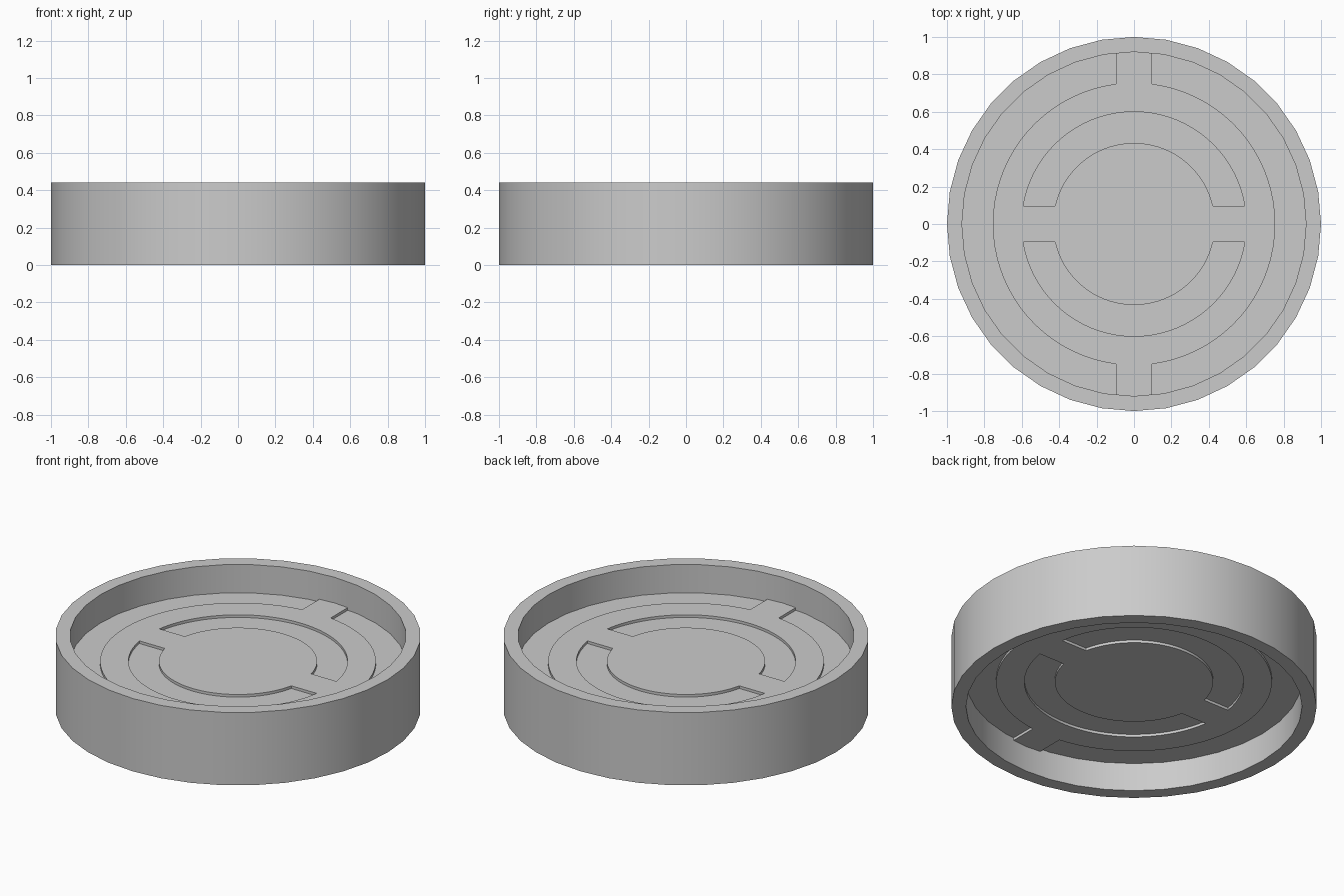
import bpy, bmesh
from math import sin, cos, asin, pi

if "Cube" in bpy.data.objects:
    bpy.data.objects.remove(bpy.data.objects["Cube"])

HEIGHT = 0.44
R_OUT, R_IN = 1.0, 0.92
Z_LOW, Z_HIGH = 0.155, 0.285     # faces of the disc
DEPTH = 0.016                    # depth of the shallow grooves
HALF_GAP = 0.095                 # half width of the bridges between grooves


def make_object(name, bm):
    bmesh.ops.recalc_face_normals(bm, faces=bm.faces)
    mesh = bpy.data.meshes.new(name)
    bm.to_mesh(mesh)
    bm.free()
    obj = bpy.data.objects.new(name, mesh)
    bpy.context.collection.objects.link(obj)
    return obj


def activate(obj):
    bpy.ops.object.select_all(action='DESELECT')
    obj.select_set(True)
    bpy.context.view_layer.objects.active = obj


def add_half_ring(bm, r1, r2, z1, z2, mid, steps=36):
    """Arc-shaped block centred on angle mid, with parallel-sided ends."""
    rows = []
    for i in range(steps + 1):
        row = []
        for r, z in ((r1, z1), (r2, z1), (r2, z2), (r1, z2)):
            half = pi / 2 - asin(HALF_GAP / r)
            a = mid - half + 2 * half * i / steps
            row.append(bm.verts.new((r * cos(a), r * sin(a), z)))
        rows.append(row)
    for a, b in zip(rows, rows[1:]):
        for k in range(4):
            n = (k + 1) % 4
            bm.faces.new((a[k], a[n], b[n], b[k]))
    bm.faces.new(rows[0])
    bm.faces.new(rows[-1][::-1])


# Outer ring: rectangular section swept through 36 sides
bm = bmesh.new()
SIDES = 36
section = ((R_IN, 0), (R_OUT, 0), (R_OUT, HEIGHT), (R_IN, HEIGHT))
loops = [[bm.verts.new((r * cos(2 * pi * i / SIDES), r * sin(2 * pi * i / SIDES), z))
          for r, z in section] for i in range(SIDES)]
for i in range(SIDES):
    a, b = loops[i], loops[(i + 1) % SIDES]
    for k in range(4):
        n = (k + 1) % 4
        bm.faces.new((a[k], a[n], b[n], b[k]))
ring = make_object("outer_ring", bm)

# Disc held halfway up the ring
bpy.ops.mesh.primitive_cylinder_add(vertices=72, radius=R_IN + 0.003, depth=Z_HIGH - Z_LOW,
                                    location=(0, 0, (Z_LOW + Z_HIGH) / 2))
disc = bpy.context.object
disc.name = "grooved_disc"

# Grooves on both faces: outer pair split at front and back, inner pair split at the sides
bm = bmesh.new()
for z1, z2 in ((Z_HIGH - DEPTH, Z_HIGH + 0.05), (Z_LOW - 0.05, Z_LOW + DEPTH)):
    for turn in (0, pi):
        add_half_ring(bm, 0.755, 0.96, z1, z2, turn)
        add_half_ring(bm, 0.433, 0.60, z1, z2, turn + pi / 2)
cutter = make_object("groove_cutter", bm)
cutter.hide_render = True

activate(disc)
cut = disc.modifiers.new("grooves", 'BOOLEAN')
cut.operation = 'DIFFERENCE'
cut.solver = 'EXACT'
cut.object = cutter
bpy.ops.object.modifier_apply(modifier=cut.name)
bpy.data.objects.remove(cutter)

# Smooth round walls, crisp edges
for obj in (ring, disc):
    activate(obj)
    bpy.ops.object.shade_smooth_by_angle(angle=pi / 6)
